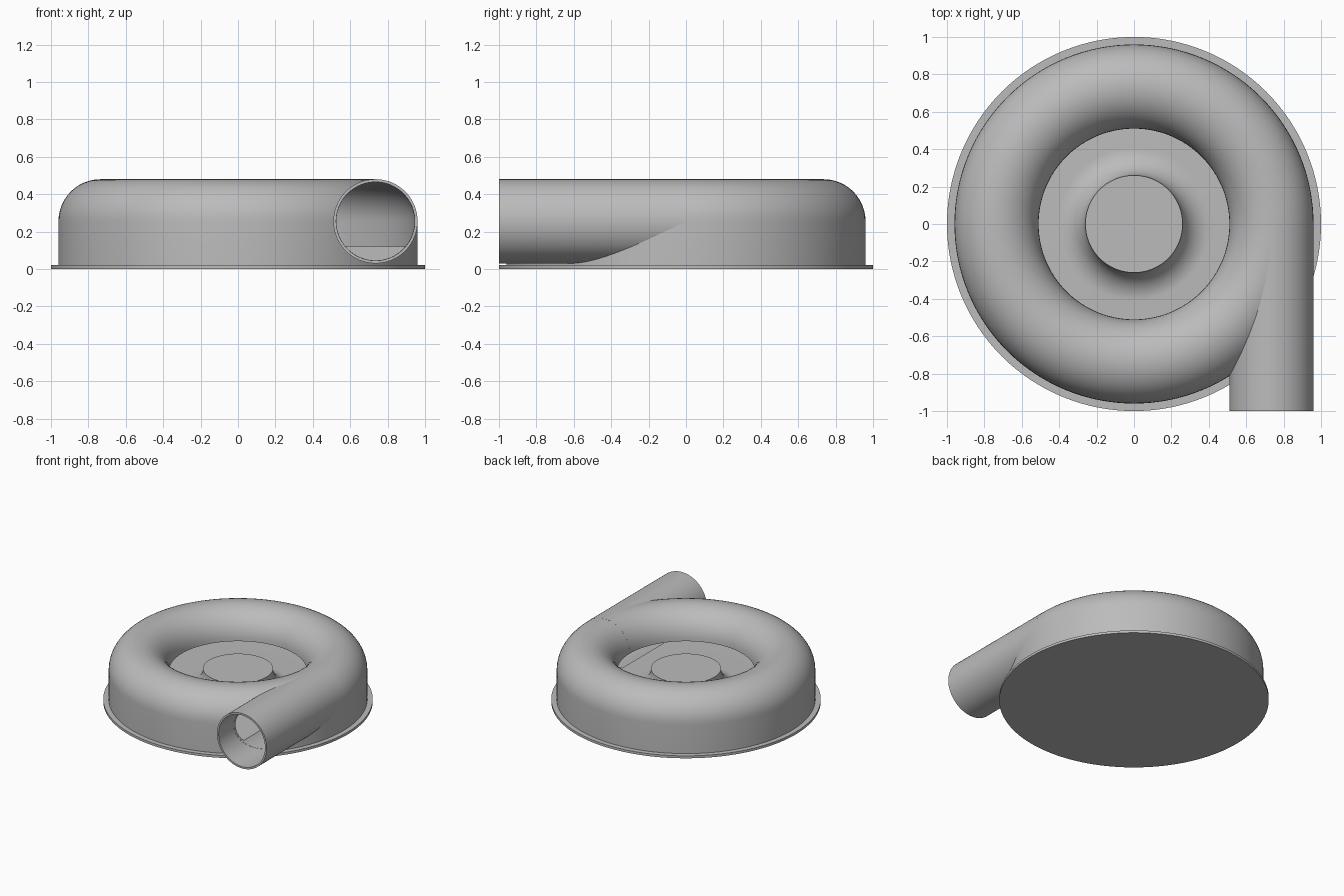
import bpy, bmesh
from math import pi, radians, cos, sin
from mathutils import Matrix

old = bpy.data.objects.get("Cube")
if old:
    bpy.data.objects.remove(old, do_unlink=True)

grey = bpy.data.materials.new("plain grey")
grey.use_nodes = True
grey.diffuse_color = (0.5, 0.5, 0.5, 1)
grey.node_tree.nodes["Principled BSDF"].inputs["Base Color"].default_value = (0.5, 0.5, 0.5, 1)

# Main sizes
RING = 0.735      # radius of the volute centre line
TUBE = 0.225      # outer radius of the tube
BORE = 0.21       # inner radius of the tube
MID = 0.255       # height of the tube centre
BASE = 0.02       # flange thickness
FLOOR = 0.12      # floor of the channel
HUB_R, HUB_Z = 0.26, 0.27


def arc(cx, cz, r, start, end, steps=24):
    angles = [radians(start + (end - start) * i / steps) for i in range(steps + 1)]
    return [(cx + r * cos(a), cz + r * sin(a)) for a in angles]


def finish(name, bm):
    bmesh.ops.recalc_face_normals(bm, faces=bm.faces)
    mesh = bpy.data.meshes.new(name)
    bm.to_mesh(mesh)
    bm.free()
    mesh.materials.append(grey)
    obj = bpy.data.objects.new(name, mesh)
    bpy.context.collection.objects.link(obj)
    return obj


def revolve(name, profile, steps=128):
    """Spin a closed (radius, height) profile round the z axis."""
    bm = bmesh.new()
    verts = [bm.verts.new((r, 0, z)) for r, z in profile]
    edges = [bm.edges.new((a, b)) for a, b in zip(verts, verts[1:] + verts[:1])]
    bmesh.ops.spin(bm, geom=verts + edges, cent=(0, 0, 0), axis=(0, 0, 1),
                   angle=2 * pi, steps=steps, use_merge=False)
    bmesh.ops.remove_doubles(bm, verts=bm.verts, dist=1e-5)
    bmesh.ops.dissolve_degenerate(bm, edges=bm.edges, dist=1e-6)
    return finish(name, bm)


def revolve_pipe(name, profile, steps=96):
    """Spin a (radius, y) profile and lay it along the y axis of the outlet."""
    obj = revolve(name, profile, steps)
    obj.data.transform(Matrix.Translation((RING, 0, MID)) @ Matrix.Rotation(-pi / 2, 4, 'X'))
    return obj


def cut(obj, cutter):
    mod = obj.modifiers.new("cut", 'BOOLEAN')
    mod.operation = 'DIFFERENCE'
    mod.solver = 'EXACT'
    mod.object = cutter
    bpy.ops.object.select_all(action='DESELECT')
    obj.select_set(True)
    bpy.context.view_layer.objects.active = obj
    bpy.ops.object.modifier_apply(modifier=mod.name)
    bpy.data.objects.remove(cutter, do_unlink=True)


def smooth(obj):
    bpy.ops.object.select_all(action='DESELECT')
    obj.select_set(True)
    bpy.context.view_layer.objects.active = obj
    bpy.ops.object.shade_smooth_by_angle(angle=radians(30))


# Base flange
flange = revolve("base_flange", [(0, 0), (1, 0), (1, BASE), (0, BASE)])

# Volute shell with floor and flared centre hub, in one profile
inner_arc = arc(RING, MID, BORE, 180, 0)
flare = HUB_Z - FLOOR
shell = ([(0, BASE), (RING + TUBE, BASE)]
         + arc(RING, MID, TUBE, 0, 180)
         + inner_arc
         + [(RING + BORE, FLOOR)]
         + arc(HUB_R + flare, HUB_Z, flare, 270, 180, 16)
         + [(0, HUB_Z)])
housing = revolve("volute_housing", shell)

# Outlet pipe, tangent to the volute
pipe = revolve_pipe("outlet_pipe", [(BORE, -1), (TUBE, -1), (TUBE, 0), (BORE, 0)])

# Open the housing into the pipe, and clear the pipe wall from the channel
bore = revolve_pipe("bore_cutter", [(0, -1.2), (BORE - 0.001, -1.2), (BORE - 0.001, 0), (0, 0)])
cut(housing, bore)
channel = revolve("channel_cutter", [(0, MID)] + inner_arc + [(RING + BORE, FLOOR), (0, FLOOR)])
cut(pipe, channel)

for part in (flange, housing, pipe):
    smooth(part)
